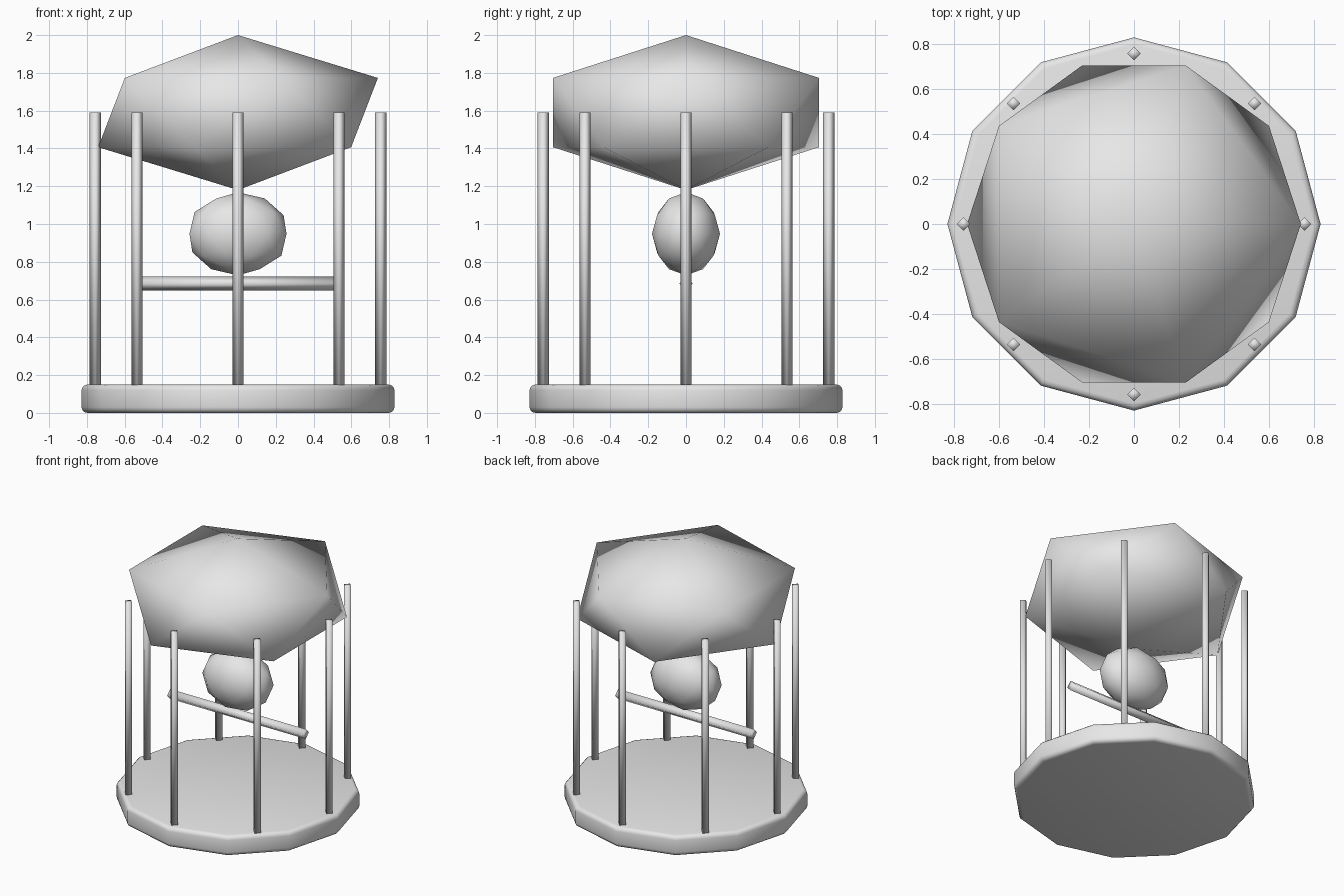
import bpy
from math import cos, sin, pi, radians

cube = bpy.data.objects.get("Cube")
if cube:
    bpy.data.objects.remove(cube, do_unlink=True)

grey = bpy.data.materials.new("plain_grey")
grey.use_nodes = True
grey.diffuse_color = (0.8, 0.8, 0.8, 1)
grey.node_tree.nodes["Principled BSDF"].inputs["Base Color"].default_value = (0.8, 0.8, 0.8, 1)


def finish(name):
    """Name the new object, colour it and smooth it."""
    obj = bpy.context.object
    obj.name = name
    obj.data.materials.append(grey)
    bpy.ops.object.shade_smooth()
    return obj


def boulder(name, subdivisions, z, size):
    bpy.ops.mesh.primitive_ico_sphere_add(subdivisions=subdivisions, radius=1, location=(0, 0, z))
    obj = finish(name)
    obj.scale = size
    bpy.ops.object.transform_apply(location=False, rotation=False, scale=True)


def rod(name, radius, length, location, rotation=(0, 0, 0)):
    bpy.ops.mesh.primitive_cylinder_add(vertices=4, radius=radius, depth=length,
                                        location=location, rotation=rotation)
    finish(name)


# Round twelve-sided base with softened rims
bpy.ops.mesh.primitive_cylinder_add(vertices=12, radius=0.828, depth=0.15, location=(0, 0, 0.075))
base = finish("base")
bevel = base.modifiers.new("rim", "BEVEL")
bevel.width = 0.03
bevel.segments = 3
bevel.limit_method = "ANGLE"
bevel.angle_limit = radians(45)
bpy.ops.object.modifier_apply(modifier=bevel.name)
bpy.ops.object.shade_smooth_by_angle(angle=radians(40))

# Ring of eight slender posts
for i in range(8):
    a = i * pi / 4
    rod(f"post_{i + 1}", 0.03, 1.45, (0.756 * cos(a), 0.756 * sin(a), 0.865))

# Crossbar, middle stone and faceted canopy
rod("crossbar", 0.037, 1.125, (0, 0, 0.685), (0, pi / 2, 0))
boulder("middle_stone", 2, 0.948, (0.27, 0.18, 0.22))
boulder("canopy", 1, 1.59, (0.828, 0.828, 0.41))
